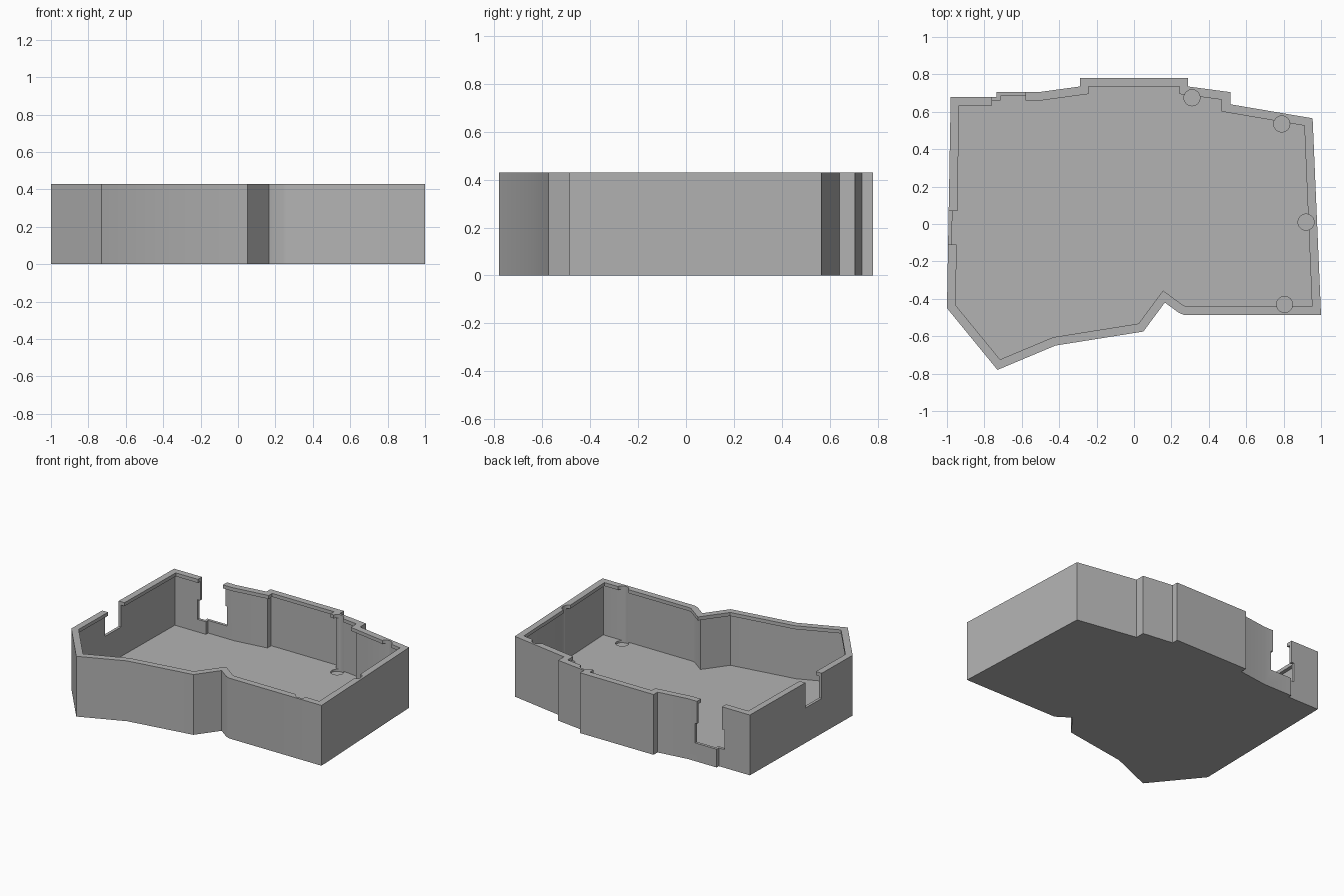
import bpy, bmesh, math
from mathutils import Vector

default = bpy.data.objects.get("Cube")
if default:
    bpy.data.objects.remove(default, do_unlink=True)

HEIGHT, FLOOR, WALL = 0.43, 0.04, 0.02
LIP_WIDTH, LIP_THICK = 0.046, 0.025

# Outer footprint of the case, counter-clockwise
outline = [Vector(p) for p in (
    (-1, -.45), (-.73, -.78), (-.42, -.65), (.05, -.575), (.165, -.42),
    (.24, -.475), (.27, -.487), (1, -.487), (.955, .565), (.515, .64),
    (.515, .705), (.29, .735), (.29, .78), (-.29, .78), (-.29, .735),
    (-.51, .705), (-.735, .705), (-.735, .68), (-.98, .68))]


def inset(points, d):
    """Move every side of a footprint inward by d, with mitred corners."""
    result = []
    for i, p in enumerate(points):
        a = (p - points[i - 1]).normalized()
        b = (points[(i + 1) % len(points)] - p).normalized()
        na, nb = Vector((-a.y, a.x)), Vector((-b.y, b.x))
        result.append(p + (na + nb) * d / (1 + na.dot(nb)))
    return result


def prism(name, points, z0, z1):
    bm = bmesh.new()
    base = bm.faces.new([bm.verts.new((p[0], p[1], z0)) for p in points])
    top = bmesh.ops.extrude_face_region(bm, geom=[base])["geom"]
    verts = [v for v in top if isinstance(v, bmesh.types.BMVert)]
    bmesh.ops.translate(bm, verts=verts, vec=(0, 0, z1 - z0))
    bmesh.ops.recalc_face_normals(bm, faces=bm.faces)
    mesh = bpy.data.meshes.new(name)
    bm.to_mesh(mesh)
    bm.free()
    obj = bpy.data.objects.new(name, mesh)
    bpy.context.collection.objects.link(obj)
    return obj


def box(name, x0, x1, y0, y1, z0, z1):
    return prism(name, [(x0, y0), (x1, y0), (x1, y1), (x0, y1)], z0, z1)


def circle(x, y, r, n=32):
    return [(x + r * math.cos(math.tau * i / n),
             y + r * math.sin(math.tau * i / n)) for i in range(n)]


def cut(target, cutter):
    cutter.hide_render = True
    mod = target.modifiers.new("cut", 'BOOLEAN')
    mod.operation, mod.solver, mod.object = 'DIFFERENCE', 'EXACT', cutter
    bpy.context.view_layer.objects.active = target
    bpy.ops.object.modifier_apply(modifier=mod.name)
    bpy.data.objects.remove(cutter, do_unlink=True)


case = prism("open_case", outline, 0, HEIGHT)

# Thin-walled cavity, with a wider overhanging lip around the opening
cut(case, prism("cavity", inset(outline, WALL), FLOOR, HEIGHT - LIP_THICK))
cut(case, prism("opening", inset(outline, LIP_WIDTH), 0.2, 0.5))

# Side notch, and a back notch that widens in its lower half
cut(case, box("side_notch", -1.1, -.9, -.11, .07, .25, .5))
cut(case, box("back_notch", -.76, -.58, .6, .8, .2, .5))
cut(case, box("back_notch_lower", -.78, -.565, .6, .8, .13, .27))

# Round clearances through the lip, sunk slightly into the floor
for x, y in ((.31, .675), (.79, .535), (.92, .01), (.805, -.43)):
    cut(case, prism("clearance", circle(x, y, .043), FLOOR - .015, .5))

# Single grey material
grey = bpy.data.materials.new("mid_grey")
grey.use_nodes = True
colour = (.45, .45, .45, 1)
grey.diffuse_color = colour
grey.node_tree.nodes["Principled BSDF"].inputs["Base Color"].default_value = colour
case.data.materials.clear()
case.data.materials.append(grey)

bpy.ops.object.select_all(action='DESELECT')
case.select_set(True)
bpy.context.view_layer.objects.active = case
bpy.ops.object.shade_smooth_by_angle(angle=math.radians(30))
